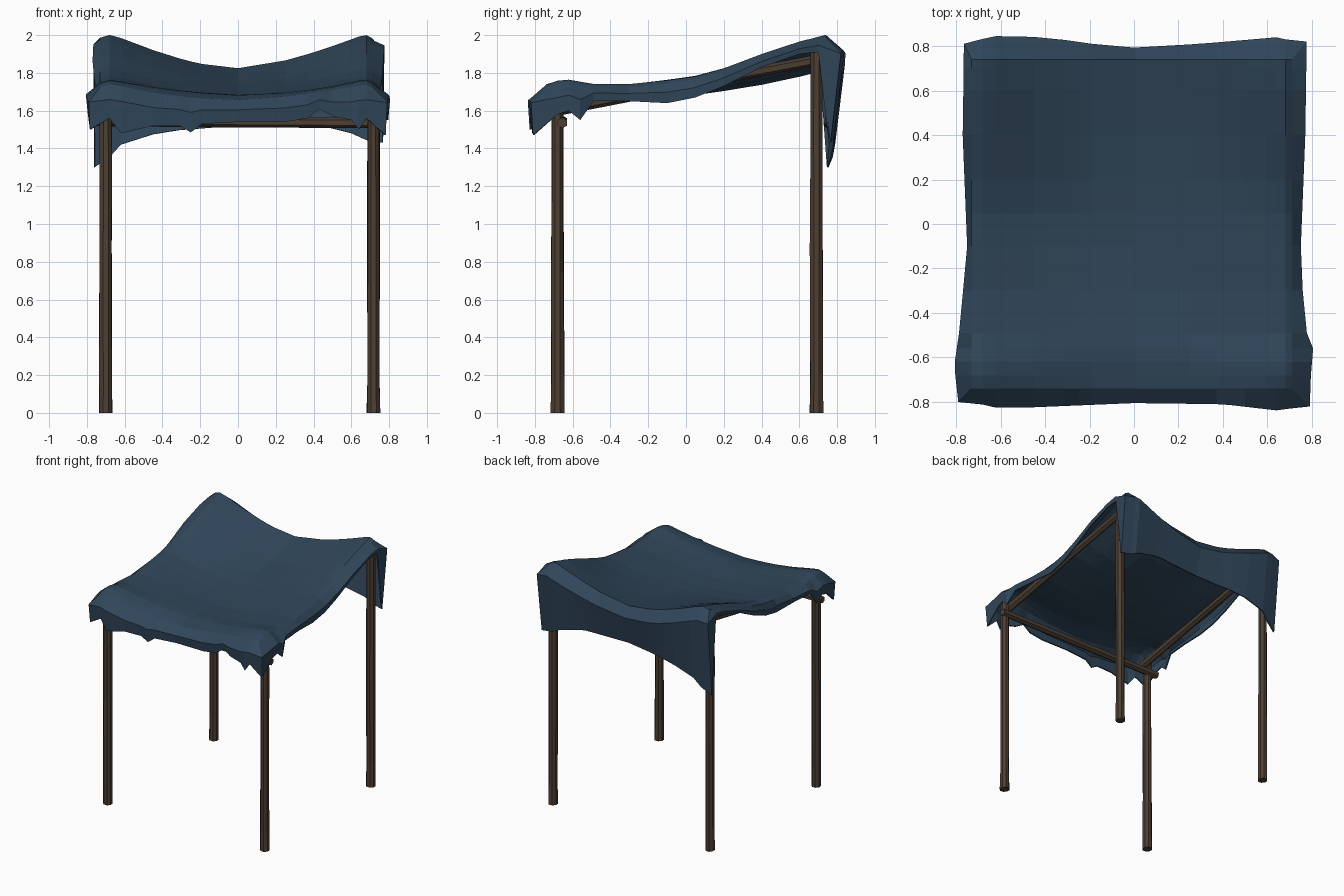
import bpy, bmesh, math, random
from mathutils import Vector

if "Cube" in bpy.data.objects:
    bpy.data.objects.remove(bpy.data.objects["Cube"])

random.seed(4)


def material(name, rgb):
    m = bpy.data.materials.new(name)
    m.diffuse_color = (*rgb, 1)
    m.use_nodes = True
    m.node_tree.nodes["Principled BSDF"].inputs["Base Color"].default_value = m.diffuse_color
    return m


blue = material("faded blue cloth", (0.030, 0.062, 0.102))
wood = material("dark wood", (0.075, 0.050, 0.033))


def interp(table, t):
    if t <= table[0][0]:
        return table[0][1]
    for (a, va), (b, vb) in zip(table, table[1:]):
        if t <= b:
            return va + (vb - va) * (t - a) / (b - a)
    return table[-1][1]


def finish(name, bm, mat):
    me = bpy.data.meshes.new(name)
    bm.to_mesh(me)
    bm.free()
    me.materials.append(mat)
    ob = bpy.data.objects.new(name, me)
    bpy.context.collection.objects.link(ob)
    return ob


def pole(name, a, b, radii, sides=8, wobble=0.003):
    """Rough wooden pole from a to b; radii is a list of (fraction, radius)."""
    a, b = Vector(a), Vector(b)
    rot = (b - a).to_track_quat('Z', 'Y')
    bm = bmesh.new()
    rings = []
    for f, r in radii:
        ring = []
        for k in range(sides):
            ang = 2 * math.pi * (k + 0.5) / sides
            rr = r + random.uniform(-wobble, wobble)
            p = a.lerp(b, f) + rot @ Vector((rr * math.cos(ang), rr * math.sin(ang), 0))
            ring.append(bm.verts.new(p))
        rings.append(ring)
    for r0, r1 in zip(rings, rings[1:]):
        for k in range(sides):
            j = (k + 1) % sides
            bm.faces.new((r0[k], r0[j], r1[j], r1[k]))
    bm.faces.new(rings[0][::-1])
    bm.faces.new(rings[-1])
    return finish(name, bm, wood)


# posts
post_r = [(0, 0.038), (0.1, 0.036), (0.45, 0.035), (0.8, 0.034), (1, 0.033)]
for side, x in (("left", -0.70), ("right", 0.717)):
    pole("front_post_" + side, (x, -0.68, 0), (x, -0.68, 1.66), post_r)
    pole("back_post_" + side, (x, 0.69, 0), (x, 0.69, 1.94), post_r)

# rails: one on each side and one across the front
rail_r = [(0, 0.029), (0.5, 0.027), (1, 0.029)]
pole("side_rail_left", (-0.665, -0.70, 1.60), (-0.665, 0.74, 1.875), rail_r, 6)
pole("side_rail_right", (0.68, -0.70, 1.60), (0.68, 0.74, 1.875), rail_r, 6)
pole("front_rail", (-0.775, -0.655, 1.545), (0.76, -0.655, 1.535), rail_r, 6)

# cloth heights along the side edges and the sagging centre line
edge_z = [(-0.75, 1.74), (-0.65, 1.775), (-0.48, 1.74), (-0.3, 1.735), (0, 1.77),
          (0.2, 1.83), (0.4, 1.90), (0.6, 1.96), (0.74, 1.995)]
mid_z = [(-0.75, 1.65), (-0.6, 1.68), (-0.3, 1.675), (0, 1.685), (0.3, 1.72), (0.74, 1.83)]
# ragged hem heights
front_hem = [(-0.73, 1.50), (-0.68, 1.56), (-0.62, 1.48), (-0.45, 1.52), (-0.31, 1.52),
             (-0.25, 1.485), (-0.19, 1.53), (0, 1.54), (0.25, 1.54), (0.37, 1.56),
             (0.43, 1.61), (0.50, 1.57), (0.60, 1.55), (0.64, 1.50), (0.68, 1.56), (0.71, 1.47)]
side_hem = [(-0.74, 1.47), (-0.68, 1.58), (-0.62, 1.60), (-0.56, 1.55), (-0.49, 1.65),
            (-0.3, 1.65), (-0.1, 1.64), (0.05, 1.67), (0.2, 1.73), (0.4, 1.83),
            (0.6, 1.90), (0.70, 1.91), (0.74, 1.45)]
back_hem = [(-0.73, 1.30), (-0.62, 1.42), (-0.4, 1.49), (0, 1.52), (0.4, 1.53),
            (0.6, 1.48), (0.71, 1.43)]
left_out = [(-0.74, -0.79), (-0.65, -0.81), (-0.48, -0.785), (-0.1, -0.75), (0.4, -0.77), (0.74, -0.765)]
right_out = [(-0.74, 0.79), (-0.56, 0.805), (-0.46, 0.765), (-0.1, 0.75), (0.4, 0.77), (0.74, 0.775)]
front_out = [(-0.73, -0.80), (-0.6, -0.83), (0, -0.805), (0.4, -0.81), (0.66, -0.84), (0.71, -0.82)]
back_out = [(-0.73, 0.81), (-0.65, 0.845), (-0.4, 0.84), (-0.05, 0.79), (0.3, 0.81), (0.65, 0.84), (0.71, 0.82)]

xs = [p[0] for p in front_hem]
ys = [p[0] for p in side_hem]
nx, ny = len(xs) - 1, len(ys) - 1

# cloth top
bm = bmesh.new()
grid = []
for y in ys:
    row = []
    for x in xs:
        w = min(1, abs(x) / 0.66) ** 1.6
        z = interp(mid_z, y) * (1 - w) + interp(edge_z, y) * w
        z += 0.006 * math.sin(5 * x + 7 * y)
        if abs(x) > 0.7:
            z -= 0.015
        row.append(bm.verts.new((x, y, z)))
    grid.append(row)
for j in range(ny):
    for i in range(nx):
        bm.faces.new((grid[j][i], grid[j][i + 1], grid[j + 1][i + 1], grid[j + 1][i]))

# hanging skirt around the rim: rounded shoulder ring, then torn hem ring
loop = ([(i, 0) for i in range(nx)] + [(nx, j) for j in range(ny)]
        + [(i, ny) for i in range(nx, 0, -1)] + [(0, j) for j in range(ny, 0, -1)])
rings = [[], [], []]
for i, j in loop:
    v = grid[j][i]
    x, y, z = v.co
    ox, oy = x, y
    hem = interp(side_hem, y) + (0.01 if i == 0 else 0)
    if i == 0:
        ox = interp(left_out, y)
    if i == nx:
        ox = interp(right_out, y)
    if j == 0:
        oy, hem = interp(front_out, x), interp(front_hem, x)
    if j == ny:
        oy, hem = interp(back_out, x), interp(back_hem, x)
    drop = min(0.08, 0.45 * (z - hem))
    hy = oy - 0.055 if j == ny else oy + (0.01 if j == 0 else 0)
    rings[0].append(v)
    rings[1].append(bm.verts.new((ox, oy, z - drop)))
    rings[2].append(bm.verts.new((x + (ox - x) * 0.9, hy, hem)))
n = len(loop)
for r0, r1 in zip(rings, rings[1:]):
    for k in range(n):
        m = (k + 1) % n
        bm.faces.new((r0[k], r1[k], r1[m], r0[m]))
cloth = finish("cloth_canopy", bm, blue)
thick = cloth.modifiers.new("thickness", 'SOLIDIFY')
thick.thickness = 0.01
thick.offset = -1
